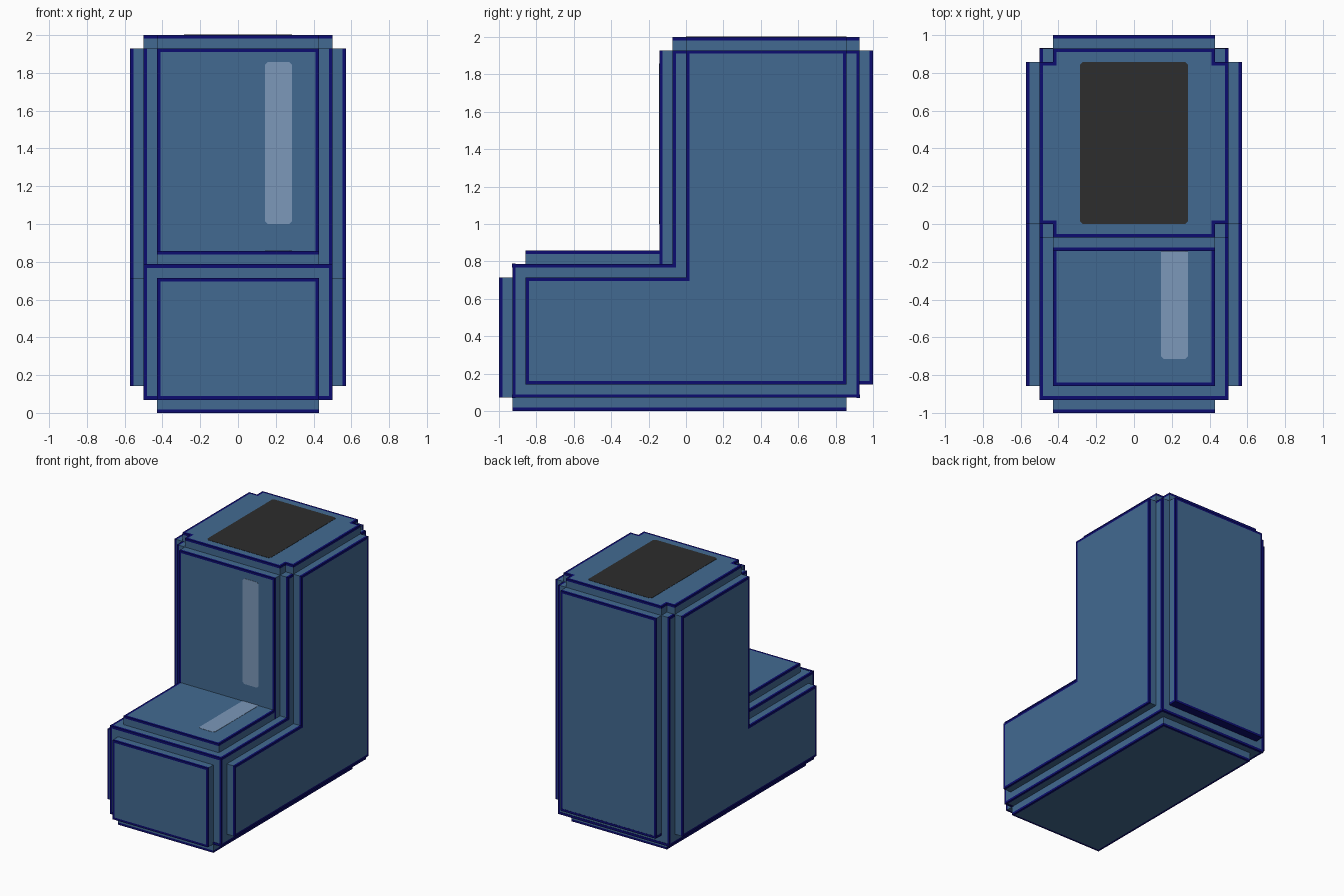
import bpy, bmesh

cube = bpy.data.objects.get("Cube")
if cube:
    bpy.data.objects.remove(cube, do_unlink=True)

U = 1 / 14      # step between layers
W = 0.018       # outline width


def srgb(*rgb):
    return tuple(((c / 255 + 0.055) / 1.055) ** 2.4 if c > 10 else c / 255 / 12.92 for c in rgb) + (1,)


def material(name, color):
    m = bpy.data.materials.new(name)
    m.use_nodes = True
    m.diffuse_color = color
    bsdf = m.node_tree.nodes["Principled BSDF"]
    bsdf.inputs["Base Color"].default_value = color
    bsdf.inputs["Roughness"].default_value = 0.8
    return m


BLUE = material("steel blue", srgb(66, 106, 145))
NAVY = material("navy outline", srgb(12, 12, 112))
SHINE = material("pale blue shine", srgb(124, 152, 186))
DARK = material("charcoal opening", srgb(45, 45, 45))


def place(axis, a, b, d):
    """Map profile coordinates a, b and depth d to x, y, z."""
    return {"x": (d, a, b), "y": (a, d, b), "z": (a, b, d)}[axis]


def prism(axis, pts, levels):
    """Stack a profile through several depths; return bmesh and end caps."""
    bm = bmesh.new()
    rings = [[bm.verts.new(place(axis, a, b, d)) for a, b in pts] for d in levels]
    n = len(pts)
    walls = [[bm.faces.new((lo[i], lo[(i + 1) % n], hi[(i + 1) % n], hi[i])) for i in range(n)]
             for lo, hi in zip(rings, rings[1:])]
    caps = [bm.faces.new(rings[0]), bm.faces.new(rings[-1])]
    bmesh.ops.recalc_face_normals(bm, faces=bm.faces[:])
    return bm, walls, caps


def finish(name, bm, mats):
    me = bpy.data.meshes.new(name)
    bm.to_mesh(me)
    bm.free()
    for m in mats:
        me.materials.append(m)
    ob = bpy.data.objects.new(name, me)
    bpy.context.collection.objects.link(ob)
    return ob


def panel(name, axis, pts, base, outer, both=False):
    """Slab with a navy frame along the edge of its outer face (or both faces)."""
    s = W if outer > base else -W
    levels = [base, base + s, outer - s, outer] if both else [base, outer - s, outer]
    bm, walls, caps = prism(axis, pts, levels)
    rims = [walls[0], walls[-1]] if both else [walls[-1]]
    for rim in rims:
        for f in rim:
            f.material_index = 1
    for cap in (caps if both else caps[1:]):
        ring = bmesh.ops.inset_region(bm, faces=[cap], thickness=W, use_even_offset=True,
                                      use_boundary=True)["faces"]
        for f in ring:
            f.material_index = 1
        cap.material_index = 0
    return finish(name, bm, [BLUE, NAVY])


def rect(a0, a1, b0, b1):
    return [(a0, b0), (a1, b0), (a1, b1), (a0, b1)]


def chamfered(a0, a1, b0, b1, c=0.015):
    return [(a0 + c, b0), (a1 - c, b0), (a1, b0 + c), (a1, b1 - c),
            (a1 - c, b1), (a0 + c, b1), (a0, b1 - c), (a0, b0 + c)]


def boot_profile(toe, heel, sole, instep, shin, top):
    return [(toe, sole), (heel, sole), (heel, top), (shin, top), (shin, instep), (toe, instep)]


def plate(name, axis, pts, d0, d1, mat):
    return finish(name, prism(axis, pts, [d0, d1])[0], [mat])


# Main boot body
body = boot_profile(-13 * U, 13 * U, U, 11 * U, -U, 27 * U)
panel("boot_body", "x", body, -7 * U, 7 * U, both=True)

# Left and right side panels
side = boot_profile(-12 * U, 12 * U, 2 * U, 10 * U, 0, 27 * U)
for name, s in (("left", 1), ("right", -1)):
    panel(name + "_side_panel", "x", side, s * 7 * U, s * 8 * U)

# Front, back, sole and instep panels
H = 6 * U
panel("toe_panel", "y", rect(-H, H, U, 10 * U), -13 * U, -14 * U)
panel("heel_panel", "y", rect(-H, H, 2 * U, 27 * U), 13 * U, 14 * U)
panel("shin_panel", "y", rect(-H, H, 10.5 * U, 27 * U), -U, -2 * U)
panel("sole_panel", "z", rect(-H, H, -13 * U, 12 * U), U, 0)
G = H - 0.0006
panel("instep_panel", "z", rect(-G, G, -12 * U, -2 * U + W), 11 * U, 12 * U)

# Top panel with notched corners
X = 7 * U
top = [(-H, -U), (H, -U), (H, 0), (X, 0), (X, 12 * U), (H, 12 * U), (H, 13 * U), (-H, 13 * U),
       (-H, 12 * U), (-X, 12 * U), (-X, 0), (-H, 0)]
panel("top_panel", "z", top, 27 * U, 28 * U)

# Outline bars across the body at the toe and heel edges
E = 0.002
for name, y, z, sy, sz in (("toe_top_edge", -13 * U, 11 * U, 1, -1),
                           ("toe_bottom_edge", -13 * U, U, 1, 1),
                           ("heel_bottom_edge", 13 * U, U, -1, 1)):
    plate(name, "x", rect(y - sy * E, y + sy * W, z - sz * E, z + sz * W), -X, X, NAVY)
plate("heel_panel_lower_edge", "x",
      rect(13 * U, 14 * U + E / 2, 2 * U - E / 2, 2 * U + W), -H - E / 2, H + E / 2, NAVY)

# Shine strips and the dark opening
plate("shin_shine", "y", chamfered(2 * U, 4 * U, 14 * U, 26 * U), -2 * U + E, -2 * U - E, SHINE)
plate("instep_shine", "z", chamfered(2 * U, 4 * U, -10 * U, -1.6 * U), 12 * U - E, 12 * U + E, SHINE)
plate("boot_opening", "z", chamfered(-4 * U, 4 * U, 0, 12 * U), 28 * U - E, 28 * U + E, DARK)
